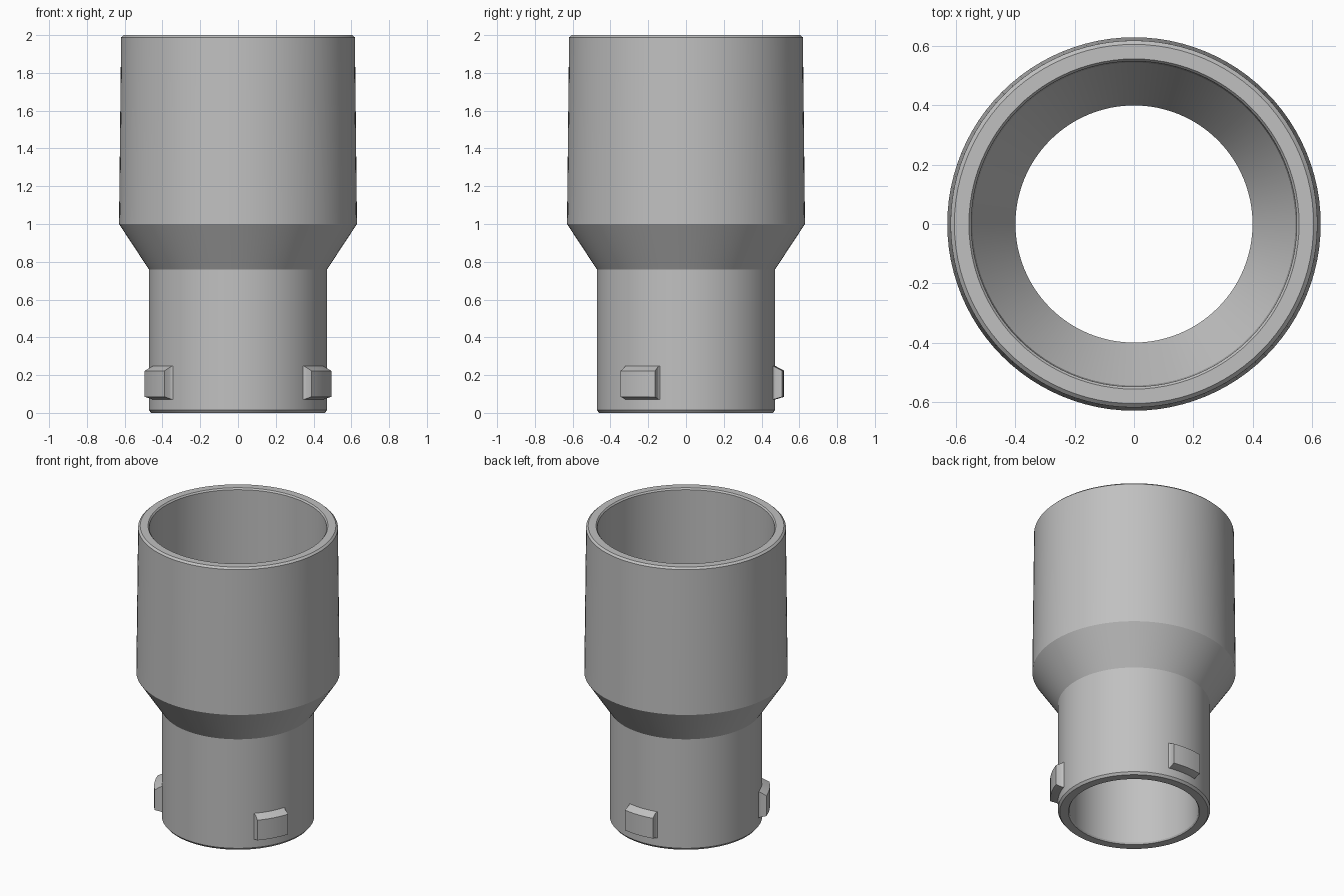
import bpy
import bmesh
from math import radians, sin, cos, pi

cube = bpy.data.objects.get("Cube")
if cube:
    bpy.data.objects.remove(cube, do_unlink=True)

SEGMENTS = 96

grey = bpy.data.materials.new("plain grey")
grey.use_nodes = True
colour = (0.53, 0.53, 0.53, 1)
grey.diffuse_color = colour
grey.node_tree.nodes["Principled BSDF"].inputs["Base Color"].default_value = colour


def finish(name, bm):
    """Turn a bmesh into a shaded object."""
    bmesh.ops.recalc_face_normals(bm, faces=bm.faces)
    mesh = bpy.data.meshes.new(name)
    bm.to_mesh(mesh)
    bm.free()
    mesh.materials.append(grey)
    obj = bpy.data.objects.new(name, mesh)
    bpy.context.collection.objects.link(obj)
    bpy.ops.object.select_all(action="DESELECT")
    obj.select_set(True)
    bpy.context.view_layer.objects.active = obj
    bpy.ops.object.shade_smooth_by_angle(angle=radians(25))
    return obj


def polar(r, angle, z):
    return (r * cos(angle), r * sin(angle), z)


def lathe(name, profile):
    """Revolve a closed (radius, height) profile around z."""
    bm = bmesh.new()
    rings = [[bm.verts.new(polar(r, 2 * pi * i / SEGMENTS, z)) for r, z in profile]
             for i in range(SEGMENTS)]
    n = len(profile)
    for i in range(SEGMENTS):
        a, b = rings[i], rings[(i + 1) % SEGMENTS]
        for j in range(n):
            k = (j + 1) % n
            bm.faces.new((a[j], b[j], b[k], a[k]))
    return finish(name, bm)


def lug(name, centre):
    """Raised block on the wall, with flared ends and a sloped top and bottom."""
    flare = [(13.4, 0.455), (13.2, 0.470), (12.4, 0.477), (12.0, 0.487), (11.7, 0.520)]
    half = flare + [(a, 0.520) for a in (8, 4)]
    outline = [(-a, r) for a, r in half] + [(0, 0.520)] + [(a, r) for a, r in reversed(half)]
    bm = bmesh.new()
    columns = []
    for a, r in outline:
        out = max(0, r - 0.47)
        angle = radians(centre + a)
        levels = [(0.455, 0.07), (0.47, 0.07), (r, 0.07 + 0.3 * out),
                  (r, 0.25 - 0.54 * out), (0.47, 0.25), (0.455, 0.25)]
        columns.append([bm.verts.new(polar(min(q, r), angle, z)) for q, z in levels])
    for a, b in zip(columns, columns[1:]):
        for j in range(len(a)):
            k = (j + 1) % len(a)
            bm.faces.new((a[j], b[j], b[k], a[k]))
    bm.faces.new(columns[0])
    bm.faces.new(columns[-1])
    bmesh.ops.remove_doubles(bm, verts=bm.verts, dist=0.0005)
    return finish(name, bm)


# Hollow stepped sleeve: outer wall going up, then inner wall going down
lathe("adapter_sleeve", [
    (0.460, 0.0), (0.472, 0.015), (0.472, 0.76), (0.630, 1.0),
    (0.619, 1.988), (0.606, 2.0), (0.557, 2.0), (0.549, 1.99),
    (0.545, 1.0), (0.400, 0.76), (0.400, 0.01), (0.406, 0.0)])

# Three locking lugs spaced evenly around the narrow end
for label, angle in (("left", -30), ("back", 90), ("right", 210)):
    lug(label + "_lug", angle)
